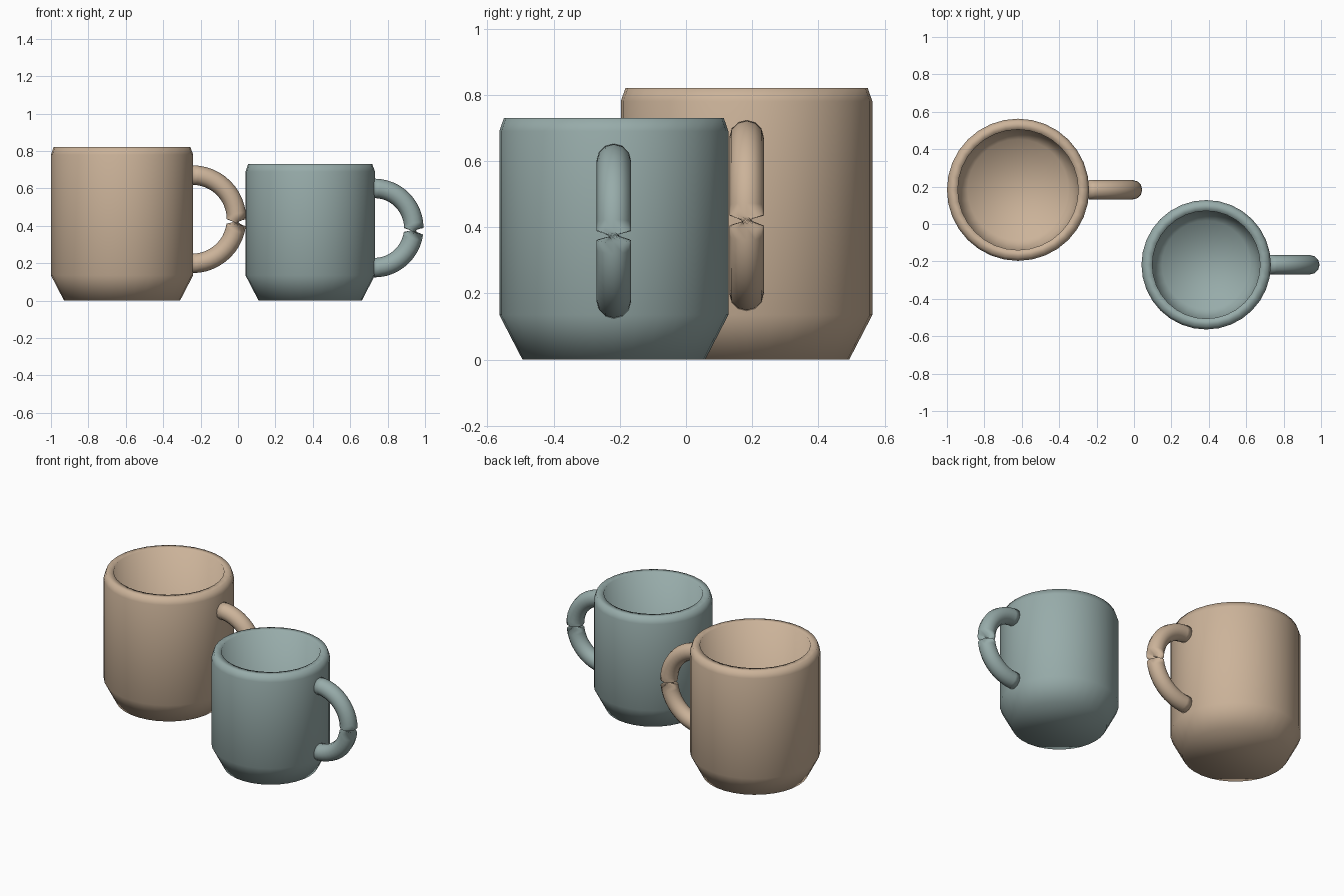
import bpy
import bmesh
from math import cos, sin, pi, tau

cube = bpy.data.objects.get("Cube")
if cube:
    bpy.data.objects.remove(cube)

SIDES = 32        # around each mug
TUBE_SIDES = 12   # around each handle
ARC_STEPS = 24    # along each handle
TUBE = 0.052


def make_material(name, rgb):
    mat = bpy.data.materials.new(name)
    mat.use_nodes = True
    mat.diffuse_color = (*rgb, 1)
    bsdf = next(n for n in mat.node_tree.nodes if n.type == "BSDF_PRINCIPLED")
    bsdf.inputs["Base Color"].default_value = (*rgb, 1)
    return mat


def finish(bm, name, location, mat):
    bmesh.ops.recalc_face_normals(bm, faces=bm.faces)
    for face in bm.faces:
        face.smooth = True
    mesh = bpy.data.meshes.new(name)
    bm.to_mesh(mesh)
    bm.free()
    mesh.materials.append(mat)
    obj = bpy.data.objects.new(name, mesh)
    obj.location = location
    bpy.context.collection.objects.link(obj)
    return obj


def bridge(bm, a, b, shift=0):
    n = len(a)
    for i in range(n):
        j = (i + 1) % n
        bm.faces.new((a[i], a[j], b[(j + shift) % n], b[(i + shift) % n]))


def make_body(name, location, mat, r, height):
    """Hollow cup: tapered foot, straight wall, chamfered rim, inner wall."""
    foot, wall = r - 0.07, 0.058
    profile = [(foot, 0), (r, 0.135), (r, height - 0.04), (r - 0.014, height),
               (r - wall, height), (r - wall, 0.15), (foot - 0.04, 0.05)]
    bm = bmesh.new()
    rings = [[bm.verts.new((pr * cos(tau * i / SIDES), pr * sin(tau * i / SIDES), z))
              for i in range(SIDES)] for pr, z in profile]
    for a, b in zip(rings, rings[1:]):
        bridge(bm, a, b)
    bm.faces.new(rings[0])
    bm.faces.new(rings[-1])
    return finish(bm, name, location, mat)


def make_handle(name, location, mat, radius):
    """Half-ring tube with one half-turn twist just below its middle."""
    bm = bmesh.new()
    rings = []
    for s in range(ARC_STEPS + 1):
        a = pi / 2 - pi * s / ARC_STEPS
        ring = []
        for i in range(TUBE_SIDES):
            t = tau * i / TUBE_SIDES
            d = radius + TUBE * cos(t)
            ring.append(bm.verts.new((d * cos(a), TUBE * sin(t), d * sin(a))))
        rings.append(ring)
    for s in range(ARC_STEPS):
        twist = TUBE_SIDES // 2 if s == ARC_STEPS // 2 else 0
        bridge(bm, rings[s], rings[s + 1], twist)
    bm.faces.new(rings[0])
    bm.faces.new(rings[-1])
    return finish(bm, name, location, mat)


# name, colour, centre x, centre y, radius, height, handle height, handle radius
mugs = [
    ("large_mug", make_material("warm tan", (0.60, 0.45, 0.32)),
     -0.62, 0.183, 0.38, 0.82, 0.435, 0.236),
    ("small_mug", make_material("grey teal", (0.31, 0.41, 0.40)),
     0.386, -0.218, 0.346, 0.73, 0.388, 0.212),
]
for name, mat, x, y, r, height, handle_z, handle_r in mugs:
    make_body(name + "_body", (x, y, 0), mat, r, height)
    make_handle(name + "_handle", (x + r - 0.004, y, handle_z), mat, handle_r)
